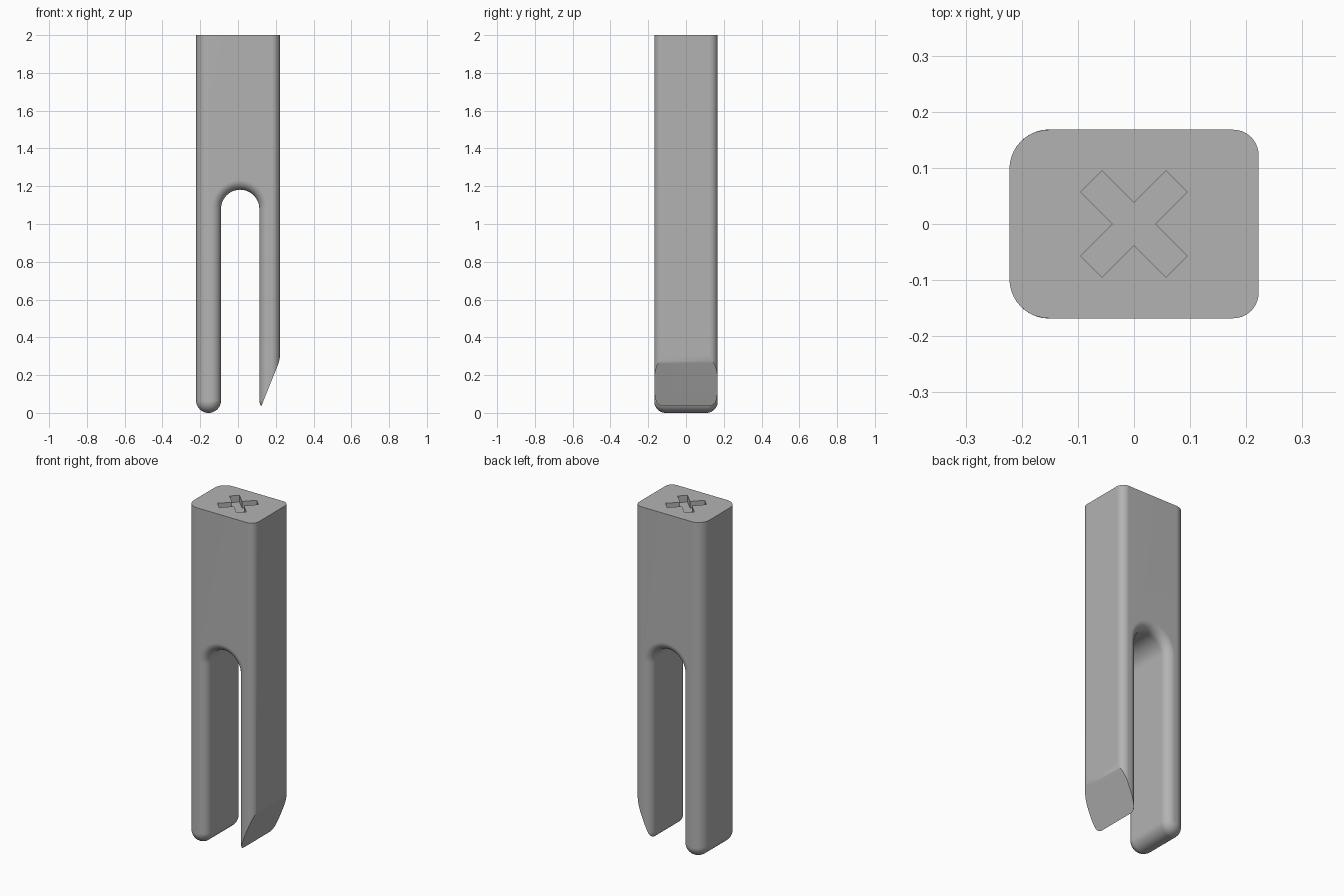
import bpy
import bmesh
from math import sin, cos, tan, radians, pi
from mathutils import Vector, Matrix

default = bpy.data.objects.get("Cube")
if default:
    bpy.data.objects.remove(default, do_unlink=True)

HALF_X, HALF_Y, TOP = 0.222, 0.168, 2.0

# Single grey material
grey = bpy.data.materials.new("plain_grey")
grey.use_nodes = True
colour = (0.45, 0.45, 0.45, 1)
grey.diffuse_color = colour
grey.node_tree.nodes["Principled BSDF"].inputs["Base Color"].default_value = colour


def arc(cx, cz, radius, start, end, edge0, edge1, side=1, steps=24):
    """Outline samples: x, z, outward normal and edge rounding radius."""
    samples = []
    for i in range(steps + 1):
        t = i / steps
        a = radians(start + (end - start) * t)
        samples.append((cx + radius * cos(a), cz + radius * sin(a),
                        side * cos(a), side * sin(a),
                        edge0 + (edge1 - edge0) * t))
    return samples


def make_object(name, bm):
    bmesh.ops.recalc_face_normals(bm, faces=bm.faces)
    mesh = bpy.data.meshes.new(name)
    bm.to_mesh(mesh)
    bm.free()
    mesh.materials.append(grey)
    obj = bpy.data.objects.new(name, mesh)
    bpy.context.collection.objects.link(obj)
    return obj


# Front outline: outer side, round leg, slot arch, pointed leg, outer side
outline = [(-HALF_X, TOP, -1, 0, 0.07)]
outline += arc(-0.156, 0.066, 0.066, 180, 360, 0.07, 0.05)
outline += arc(0.0115, 1.08, 0.1015, 180, 0, 0.05, 0.05, side=-1)
outline += arc(0.1675, 0.0675, 0.0545, 180, 360, 0.05, 0.045)
outline += [(HALF_X, TOP, 1, 0, 0.045)]

# Rings from front to back, each inset to round the long edges
bm = bmesh.new()
STEPS = 10
angles = [i / STEPS * pi / 2 for i in range(STEPS + 1)]
layers = [(-1, a) for a in reversed(angles)] + [(1, a) for a in angles]
rings = []
for side, a in layers:
    rings.append([bm.verts.new((x - nx * r * (1 - cos(a)),
                                side * (HALF_Y - r * (1 - sin(a))),
                                z - nz * r * (1 - cos(a))))
                  for x, z, nx, nz, r in outline])
for near, far in zip(rings, rings[1:]):
    for j in range(len(outline) - 1):
        bm.faces.new((near[j], near[j + 1], far[j + 1], far[j]))
bm.faces.new(rings[0])
bm.faces.new(rings[-1])
bm.faces.new([ring[0] for ring in rings] + [ring[-1] for ring in reversed(rings)])
bmesh.ops.recalc_face_normals(bm, faces=bm.faces)

# Slanted tip of the pointed leg, blended into the outer side
BLEND, SLANT = 0.15, 22
centre = Vector((HALF_X - BLEND, 0, 0.28 + BLEND * tan(radians(SLANT / 2))))
for step in range(1, 5):
    a = radians(SLANT * step / 4)
    normal = Vector((cos(a), 0, -sin(a)))
    bmesh.ops.bisect_plane(bm, geom=bm.verts[:] + bm.edges[:] + bm.faces[:],
                           plane_co=centre + normal * BLEND, plane_no=normal,
                           clear_outer=True)
    bmesh.ops.holes_fill(bm, edges=[e for e in bm.edges if e.is_boundary], sides=0)
body = make_object("forked_body", bm)

# Cross-shaped recess in the top
ARM, WIDTH, DEPTH = 0.1075, 0.027, 0.04
bm = bmesh.new()
corners = []
for k in range(4):
    turn = Matrix.Rotation(radians(45 + 90 * k), 3, 'Z')
    for x, y in ((WIDTH, -WIDTH), (ARM, -WIDTH), (ARM, WIDTH)):
        corners.append(bm.verts.new(turn @ Vector((x, y, 0)) + Vector((0, 0, TOP - DEPTH))))
base = bm.faces.new(corners)
raised = bmesh.ops.extrude_face_region(bm, geom=[base])["geom"]
bmesh.ops.translate(bm, vec=(0, 0, 2 * DEPTH),
                    verts=[v for v in raised if isinstance(v, bmesh.types.BMVert)])
cutter = make_object("cross_cutter", bm)
cutter.hide_render = True

bpy.context.view_layer.objects.active = body
body.select_set(True)
cut = body.modifiers.new("cross_recess", 'BOOLEAN')
cut.operation = 'DIFFERENCE'
cut.solver = 'EXACT'
cut.object = cutter
bpy.ops.object.modifier_apply(modifier=cut.name)
bpy.data.objects.remove(cutter, do_unlink=True)

# Smooth rounded surfaces with crisp edges
bpy.ops.object.shade_smooth_by_angle(angle=radians(25))
weighted = body.modifiers.new("even_shading", 'WEIGHTED_NORMAL')
weighted.keep_sharp = True
